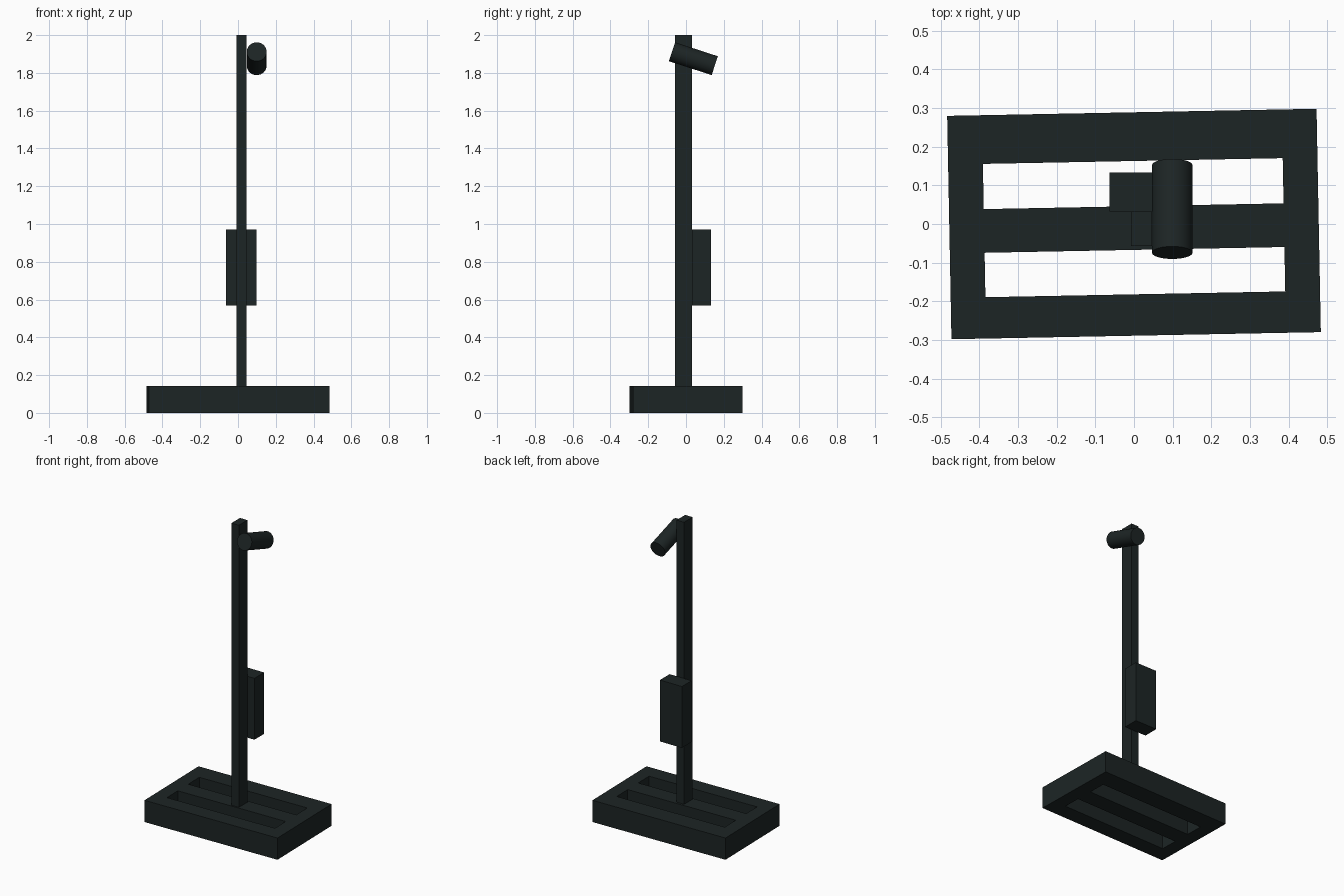
import bpy, bmesh
from math import radians
from mathutils import Matrix

if "Cube" in bpy.data.objects:
    bpy.data.objects.remove(bpy.data.objects["Cube"])

mat = bpy.data.materials.new("dark_metal")
mat.diffuse_color = (0.012, 0.018, 0.018, 1)
mat.use_nodes = True
mat.node_tree.nodes["Principled BSDF"].inputs["Base Color"].default_value = mat.diffuse_color


def finish(name, bm):
    bmesh.ops.recalc_face_normals(bm, faces=bm.faces)
    me = bpy.data.meshes.new(name)
    bm.to_mesh(me)
    bm.free()
    me.materials.append(mat)
    ob = bpy.data.objects.new(name, me)
    bpy.context.collection.objects.link(ob)
    return ob


def box(name, x0, x1, y0, y1, z0, z1):
    bm = bmesh.new()
    bmesh.ops.create_cube(bm, size=1, matrix=Matrix.LocRotScale(
        ((x0 + x1) / 2, (y0 + y1) / 2, (z0 + z1) / 2), None,
        (x1 - x0, y1 - y0, z1 - z0)))
    return finish(name, bm)


# Base: flat grid with two slots left open, extruded upward
xs = [-0.478, -0.388, 0.388, 0.478]
ys = [-0.289, -0.182, -0.067, 0.046, 0.163, 0.289]
bm = bmesh.new()
v = [[bm.verts.new((x, y, 0)) for x in xs] for y in ys]
for j in range(5):
    for i in range(3):
        if i == 1 and j in (1, 3):
            continue
        bm.faces.new((v[j][i], v[j][i + 1], v[j + 1][i + 1], v[j + 1][i]))
ext = bmesh.ops.extrude_face_region(bm, geom=bm.faces[:], use_keep_orig=True)
top = [g for g in ext["geom"] if isinstance(g, bmesh.types.BMVert)]
bmesh.ops.translate(bm, verts=top, vec=(0, 0, 0.143))
base = finish("slotted_base", bm)
base.rotation_euler.z = radians(1.1)

# Upright post and control box behind it
box("post", -0.008, 0.046, -0.057, 0.032, 0.143, 2.0)
box("control_box", -0.063, 0.097, 0.032, 0.133, 0.568, 0.972)

# Tilted lamp cylinder on the side of the post
bm = bmesh.new()
bmesh.ops.create_cone(bm, cap_ends=True, segments=32, radius1=0.0525,
                      radius2=0.0525, depth=0.238)
lamp = finish("lamp_head", bm)
lamp.location = (0.099, 0.039, 1.875)
lamp.rotation_euler.x = radians(90 - 18)
bpy.context.view_layer.objects.active = lamp
lamp.select_set(True)
bpy.ops.object.shade_smooth_by_angle(angle=radians(30))
